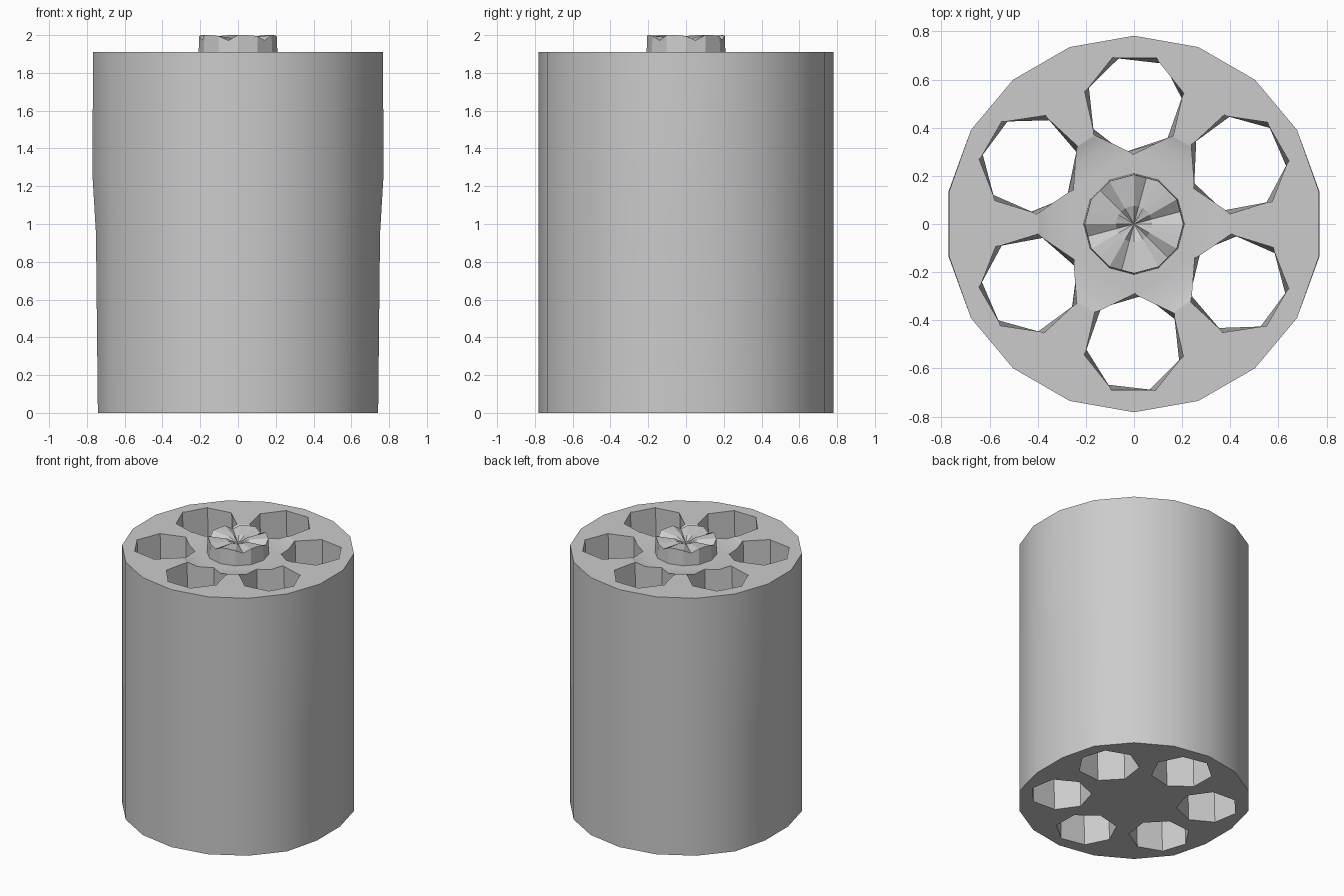
import bpy, bmesh
from math import sin, cos, radians

if "Cube" in bpy.data.objects:
    bpy.data.objects.remove(bpy.data.objects["Cube"])


def ring(bm, n, r, z, start=0, cx=0, cy=0):
    pts = [radians(start + 360 * i / n) for i in range(n)]
    return [bm.verts.new((cx + r * cos(a), cy + r * sin(a), z)) for a in pts]


def bridge(bm, lo, hi):
    n = len(lo)
    for i in range(n):
        j = (i + 1) % n
        bm.faces.new((lo[i], lo[j], hi[j], hi[i]))


def loft(bm, rings):
    for lo, hi in zip(rings, rings[1:]):
        bridge(bm, lo, hi)
    bm.faces.new(rings[0][::-1])
    bm.faces.new(rings[-1])


def finish(bm, name):
    bmesh.ops.recalc_face_normals(bm, faces=bm.faces)
    me = bpy.data.meshes.new(name)
    bm.to_mesh(me)
    bm.free()
    ob = bpy.data.objects.new(name, me)
    bpy.context.collection.objects.link(ob)
    return ob


def activate(ob):
    bpy.ops.object.select_all(action='DESELECT')
    ob.select_set(True)
    bpy.context.view_layer.objects.active = ob


def cut(ob, cutter):
    m = ob.modifiers.new("cut", 'BOOLEAN')
    m.operation = 'DIFFERENCE'
    m.solver = 'EXACT'
    m.object = cutter
    activate(ob)
    bpy.ops.object.modifier_apply(modifier=m.name)
    bpy.data.objects.remove(cutter)


# Drum: 18 sides, left and right sides drawn in slightly towards the base
bm = bmesh.new()
rings = []
for z, side in ((0, 0.742), (0.95, 0.752), (1.25, 0.771), (1.91, 0.768)):
    r = ring(bm, 18, 0.782, z, 10)
    for v in r:
        v.co.x = max(-side, min(side, v.co.x))
    rings.append(r)
loft(bm, rings)
drum = finish(bm, "drum")

# Shallow dish around the hub
bm = bmesh.new()
loft(bm, [ring(bm, 12, 0.35, 1.885, 15), ring(bm, 12, 0.41, 1.911, 15),
          ring(bm, 12, 0.41, 2.1, 15)])
cut(drum, finish(bm, "dish_cutter"))

# Six seven-sided through chambers, slightly twisted from end to end
bm = bmesh.new()
for k in range(6):
    a = 30 + 60 * k
    cx, cy = 0.5 * cos(radians(a)), 0.5 * sin(radians(a))
    loft(bm, [ring(bm, 7, 0.208, -0.1, a + 168, cx, cy),
              ring(bm, 7, 0.212, 2.1, a + 180, cx, cy)])
cut(drum, finish(bm, "chamber_cutter"))
activate(drum)
bpy.ops.object.shade_smooth_by_angle(angle=radians(30))

# Ratchet hub: six wedge teeth split by V grooves, with a small centre pit
bm = bmesh.new()
base = ring(bm, 24, 0.21, 1.88)
rim = ring(bm, 24, 0.205, 2.0)
inner = ring(bm, 24, 0.075, 1.99)
for i in range(24):
    k = i % 4
    rim[i].co.z = (1.995, 1.972, 2.0, 2.0)[k]
    inner[i].co.z = (1.985, 1.96, 1.985, 1.985)[k]
    # Straighten alternate points so the outline reads as twelve sides
    if i % 2:
        for v in (base[i], rim[i]):
            v.co.x *= cos(radians(15))
            v.co.y *= cos(radians(15))
bridge(bm, base, rim)
bridge(bm, rim, inner)
bm.faces.new(base[::-1])
pit = bm.verts.new((0, 0, 1.955))
for i in range(24):
    bm.faces.new((inner[i], inner[(i + 1) % 24], pit))
finish(bm, "ratchet_hub")
